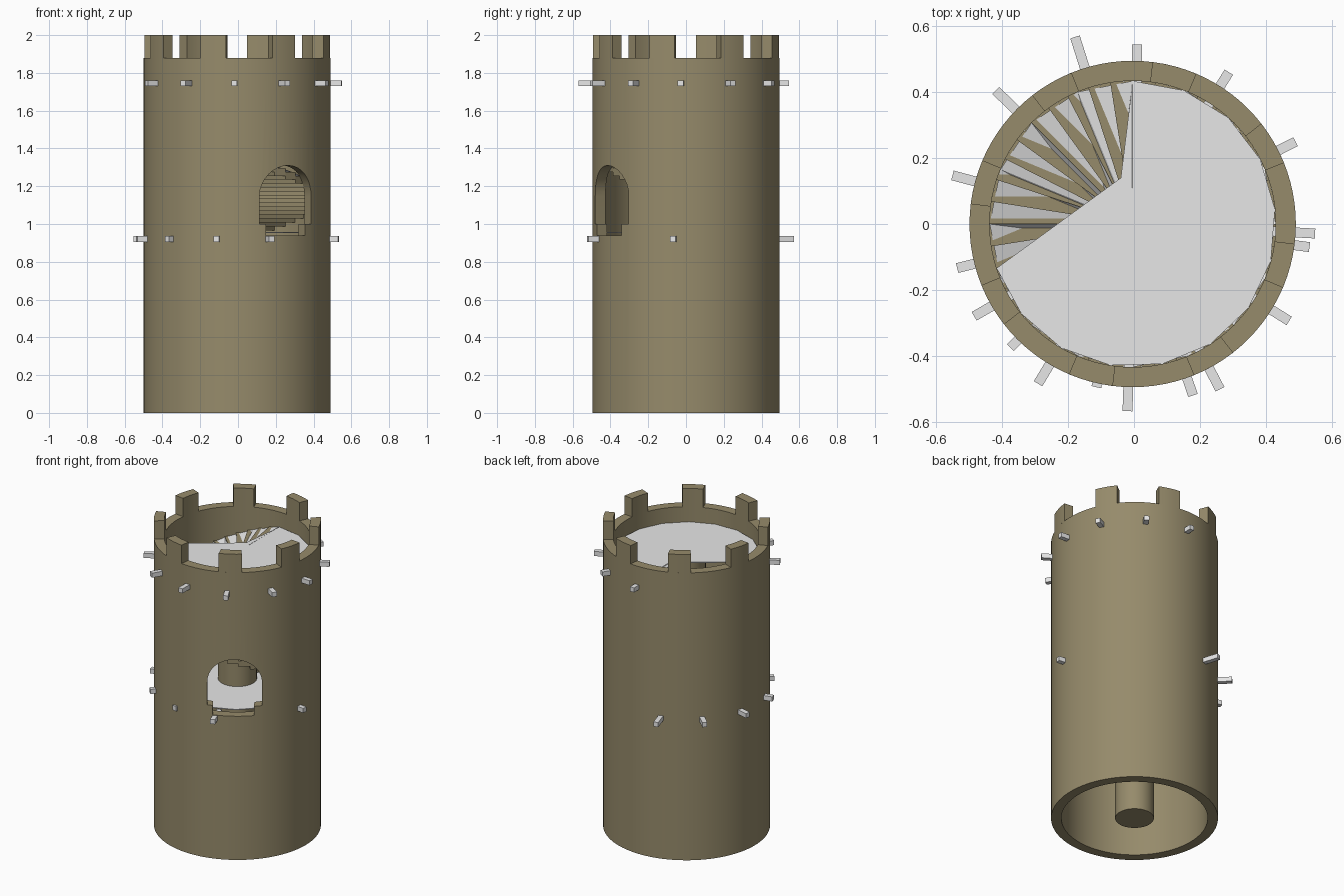
import bpy, bmesh, math
from mathutils import Vector, Matrix

if "Cube" in bpy.data.objects:
    bpy.data.objects.remove(bpy.data.objects["Cube"])

CX = -0.004                      # tower axis
R_OUT, R_IN = 0.495, 0.434
FLOOR_Z, ROOF_Z = 0.957, 1.782


def material(name, rgb):
    m = bpy.data.materials.new(name)
    m.diffuse_color = (*rgb, 1)
    m.use_nodes = True
    m.node_tree.nodes["Principled BSDF"].inputs["Base Color"].default_value = m.diffuse_color
    return m


STONE = material("brown_stone", (0.305, 0.258, 0.147))
GREY = material("light_grey", (0.8, 0.8, 0.8))


def make(name, verts, faces, mat, smooth=False):
    me = bpy.data.meshes.new(name)
    me.from_pydata([tuple(v) for v in verts], [], faces)
    bm = bmesh.new()
    bm.from_mesh(me)
    bmesh.ops.recalc_face_normals(bm, faces=bm.faces)
    bm.to_mesh(me)
    bm.free()
    ob = bpy.data.objects.new(name, me)
    bpy.context.collection.objects.link(ob)
    me.materials.append(mat)
    if smooth:
        smooth_it(ob)
    return ob


def smooth_it(ob):
    bpy.ops.object.select_all(action='DESELECT')
    ob.select_set(True)
    bpy.context.view_layer.objects.active = ob
    bpy.ops.object.shade_smooth_by_angle(angle=math.radians(30))


def polar(r, deg, z):
    a = math.radians(deg)
    return Vector((CX + r * math.cos(a), r * math.sin(a), z))


def arc_block(name, r0, r1, a0, a1, z0, z1, n, mat, smooth=False):
    """Curved block between two radii, angles and heights (full ring if 360)."""
    full = abs(a1 - a0) >= 360
    cols = n if full else n + 1
    verts, faces = [], []
    for i in range(cols):
        a = a0 + (a1 - a0) * i / n
        verts += [polar(r0, a, z0), polar(r1, a, z0), polar(r1, a, z1), polar(r0, a, z1)]
    for i in range(n):
        b, c = 4 * i, 4 * ((i + 1) % cols)
        faces += [(b + k, b + (k + 1) % 4, c + (k + 1) % 4, c + k) for k in range(4)]
    if not full:
        faces += [(0, 1, 2, 3), tuple(4 * n + k for k in (3, 2, 1, 0))]
    return make(name, verts, faces, mat, smooth)


def extrude_outline(name, pts, offset, mat):
    """Closed prism from an outline of 3D points."""
    n = len(pts)
    verts = pts + [p + offset for p in pts]
    faces = [tuple(range(n)), tuple(range(2 * n - 1, n - 1, -1))]
    faces += [(i, (i + 1) % n, n + (i + 1) % n, n + i) for i in range(n)]
    return make(name, verts, faces, mat)


# Tower wall
wall = arc_block("tower_wall", R_IN, R_OUT, 0, 360, 0, 1.88, 96, STONE)

# Arched opening with a narrower foot, cut through the wall
WIN = -57
out = Vector((math.cos(math.radians(WIN)), math.sin(math.radians(WIN)), 0))
side = Vector((-out.y, out.x, 0))
half, spring = 0.163, 1.147
outline = [(-0.13, 0.94), (0.115, 0.94), (0.115, 1.0)]
outline += [(half, 1.0)]
outline += [(half * math.cos(math.pi * k / 16), spring + half * math.sin(math.pi * k / 16)) for k in range(17)]
outline += [(-half, 1.0), (-0.13, 1.0)]
start = Vector((CX, 0, 0)) + out * 0.25
cutter = extrude_outline("opening_cutter", [start + side * u + Vector((0, 0, z)) for u, z in outline],
                         out * 0.4, STONE)
mod = wall.modifiers.new("opening", 'BOOLEAN')
mod.operation = 'DIFFERENCE'
mod.solver = 'EXACT'
mod.object = cutter
bpy.context.view_layer.objects.active = wall
bpy.ops.object.modifier_apply(modifier=mod.name)
bpy.data.objects.remove(cutter)
smooth_it(wall)

# Eight merlons
for i in range(8):
    a = 30 + 45 * i
    arc_block("merlon", R_IN, R_OUT, a - 8, a + 8, 1.88, 2.0, 4, STONE, True)

# Central column
n = 32
ring = [polar(0.115, 360 * i / n, 0) for i in range(n)]
column = extrude_outline("central_column", ring, Vector((0, 0, ROOF_Z - 0.01)), STONE)
smooth_it(column)

# Middle floor
extrude_outline("middle_floor", [polar(0.436, 22.5 * i + 11.25, FLOOR_Z - 0.005) for i in range(16)],
                Vector((0, 0, 0.005)), GREY)

# Upper floor with the stair opening left out
pts = [polar(0.434, 90 - i * 252 / 12, ROOF_Z - 0.005) for i in range(13)]
pts.append(Vector((-0.04, 0.14, ROOF_Z - 0.005)))
extrude_outline("upper_floor", pts, Vector((0, 0, 0.005)), GREY)

# Spiral stair, rising clockwise
STEPS = 40
rise = (ROOF_Z - FLOOR_Z) / STEPS
turn = 360 / STEPS
for i in range(STEPS):
    top = FLOOR_Z + rise * (i + 0.4)
    arc_block("stair_step", 0.11, 0.435, 90 - turn * (i + 1), 90 - turn * i,
              max(top - 0.04, FLOOR_Z - 0.004), top, 1, STONE)

# Thin walking ramp over the steps
SEG = 16
verts, faces = [], []
for i in range(SEG + 1):
    a, z = 90 - 360 * i / SEG, FLOOR_Z + (ROOF_Z - FLOOR_Z) * i / SEG + 0.003
    verts += [polar(0.11, a, z), polar(0.434, a, z)]
for i in range(SEG):
    b = 2 * i
    faces += [(b, b + 2, b + 3), (b, b + 3, b + 1)]
make("stair_ramp", verts, faces, GREY)


# Beam ends poking through the wall: (angle, outer reach)
def beam(name, deg, reach, z):
    a = math.radians(deg)
    d = Vector((math.cos(a), math.sin(a), 0))
    s = Vector((-d.y, d.x, 0)) * 0.015
    up = Vector((0, 0, 0.015))
    c = d * 0.40 + Vector((0, 0, z))
    extrude_outline(name, [c - s - up, c + s - up, c + s + up, c - s + up], d * (reach - 0.40), GREY)


upper = [(89, .545), (58, .543), (27, .55), (-3, .55), (-32, .555), (-62.5, .565),
         (-92, .568), (-121, .565), (-150, .56)]
lower = [(-7.5, .537), (-71, .55), (-103, .508), (-135, .53), (-166, .553),
         (165, .57), (136, .583), (107.5, .595)]
for deg, reach in upper:
    beam("upper_beam", deg, reach, 1.745)
for deg, reach in lower:
    beam("lower_beam", deg, reach, 0.921)
